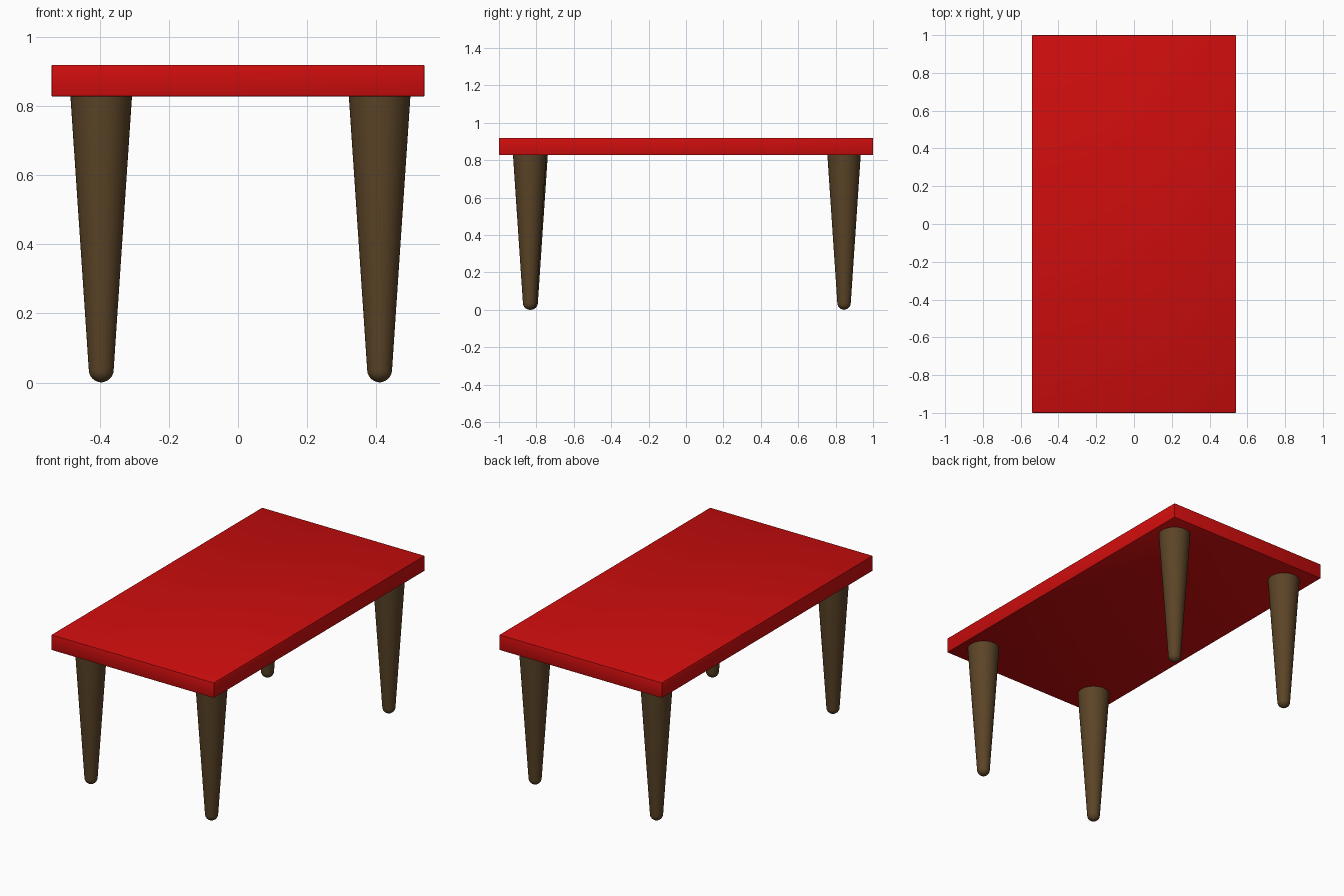
import bpy, bmesh, math

if "Cube" in bpy.data.objects:
    bpy.data.objects.remove(bpy.data.objects["Cube"])


def material(name, rgb):
    m = bpy.data.materials.new(name)
    m.diffuse_color = (*rgb, 1.0)
    m.use_nodes = True
    m.node_tree.nodes["Principled BSDF"].inputs["Base Color"].default_value = m.diffuse_color
    return m


red = material("red paint", (0.62, 0.004, 0.004))
brown = material("brown wood", (0.105, 0.058, 0.02))


def finish(name, bm, mat, angle):
    mesh = bpy.data.meshes.new(name)
    bm.to_mesh(mesh)
    bm.free()
    mesh.materials.append(mat)
    obj = bpy.data.objects.new(name, mesh)
    bpy.context.collection.objects.link(obj)
    bpy.ops.object.select_all(action='DESELECT')
    obj.select_set(True)
    bpy.context.view_layer.objects.active = obj
    bpy.ops.object.shade_smooth_by_angle(angle=math.radians(angle))
    return obj


# Tabletop: thin slab with slightly softened edges
BOTTOM, TOP = 0.828, 0.92
bm = bmesh.new()
bmesh.ops.create_cube(bm, size=1.0)
for v in bm.verts:
    v.co.x *= 1.08
    v.co.y *= 2.0
    v.co.z = v.co.z * (TOP - BOTTOM) + (TOP + BOTTOM) / 2
bmesh.ops.bevel(bm, geom=bm.edges[:], offset=0.004, segments=2,
                profile=0.5, affect='EDGES')
finish("tabletop", bm, red, 30)


# Legs: tapered round posts with a domed foot
def leg(name, x, y, sides=48):
    r = 0.036
    profile = [(r * math.sin(a), r - r * math.cos(a) + 0.001)
               for a in (math.radians(15 * i) for i in range(1, 7))]
    profile.append((0.0895, BOTTOM + 0.006))
    bm = bmesh.new()
    rings = [[bm.verts.new((x + pr * math.cos(2 * math.pi * i / sides),
                            y + pr * math.sin(2 * math.pi * i / sides), z))
              for i in range(sides)] for pr, z in profile]
    for a, b in zip(rings, rings[1:]):
        for i in range(sides):
            j = (i + 1) % sides
            bm.faces.new((a[i], a[j], b[j], b[i]))
    tip = bm.verts.new((x, y, 0.0))
    for i in range(sides):
        bm.faces.new((tip, rings[0][(i + 1) % sides], rings[0][i]))
    bm.faces.new(rings[-1])
    bmesh.ops.recalc_face_normals(bm, faces=bm.faces[:])
    finish(name, bm, brown, 40)


leg("front_left_leg", -0.396, -0.828)
leg("front_right_leg", 0.410, -0.836)
leg("back_left_leg", -0.396, 0.845)
leg("back_right_leg", 0.410, 0.845)
